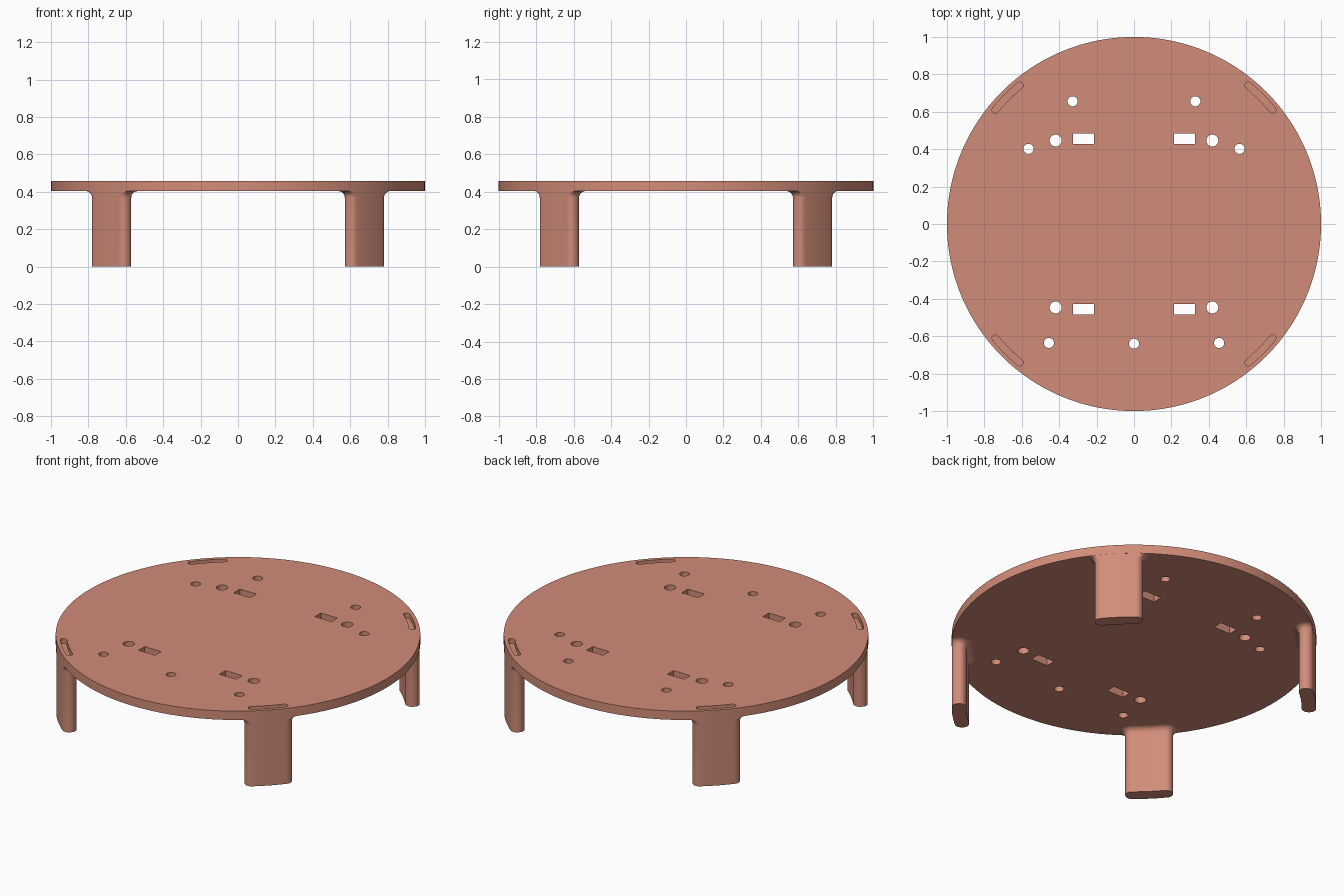
import bpy, bmesh, math

if "Cube" in bpy.data.objects:
    bpy.data.objects.remove(bpy.data.objects["Cube"])

PLATE_BOTTOM, PLATE_TOP = 0.403, 0.457
ARC_R, ARC_HALF = 0.96, math.radians(5.5)   # shared centre line of legs and slots
LEG_HALF, SLOT_HALF, FILLET = 0.04, 0.018, 0.035

terracotta = bpy.data.materials.new("terracotta")
terracotta.diffuse_color = (0.64, 0.263, 0.19, 1)
terracotta.use_nodes = True
terracotta.node_tree.nodes["Principled BSDF"].inputs["Base Color"].default_value = terracotta.diffuse_color


def curved_slot(half, mid):
    """Round-ended arc outline about the origin, kept inside the plate rim."""
    pts = []
    for side, r in ((1, ARC_R + half), (-1, ARC_R - half)):
        for i in range(1, 8):                      # long side
            a = side * ARC_HALF * (i / 4 - 1)
            pts.append((r * math.cos(a), r * math.sin(a)))
        e = side * ARC_HALF                        # rounded end
        start = e if side > 0 else e + math.pi
        for i in range(13):
            t = start + math.pi * i / 12
            pts.append((ARC_R * math.cos(e) + half * math.cos(t),
                        ARC_R * math.sin(e) + half * math.sin(t)))
    out = []
    for x, y in pts:
        r, a = min(math.hypot(x, y), 0.9995), math.atan2(y, x) + mid
        out.append((r * math.cos(a), r * math.sin(a)))
    return out


def circle(x, y, r, n=32):
    return [(x + r * math.cos(2 * math.pi * i / n),
             y + r * math.sin(2 * math.pi * i / n)) for i in range(n)]


def loft(bm, rings):
    """Skin a stack of (z, outline) rings and cap both ends."""
    loops = [[bm.verts.new((x, y, z)) for x, y in pts] for z, pts in rings]
    for lo, hi in zip(loops, loops[1:]):
        for i in range(len(lo)):
            j = (i + 1) % len(lo)
            bm.faces.new((lo[i], lo[j], hi[j], hi[i]))
    bm.faces.new(loops[0][::-1])
    bm.faces.new(loops[-1])


def make_object(name, bm):
    bmesh.ops.recalc_face_normals(bm, faces=bm.faces[:])
    mesh = bpy.data.meshes.new(name)
    bm.to_mesh(mesh)
    bm.free()
    mesh.materials.append(terracotta)
    obj = bpy.data.objects.new(name, mesh)
    bpy.context.collection.objects.link(obj)
    return obj


def activate(obj):
    bpy.ops.object.select_all(action='DESELECT')
    obj.select_set(True)
    bpy.context.view_layer.objects.active = obj


def smooth(obj):
    activate(obj)
    bpy.ops.object.shade_smooth_by_angle(angle=math.radians(35))


CORNERS = [math.radians(45 + 90 * i) for i in range(4)]

# Round plate
bm = bmesh.new()
outline = circle(0, 0, 1, 160)
loft(bm, [(PLATE_BOTTOM, outline), (PLATE_TOP, outline)])
plate = make_object("plate", bm)

# Cutters: screw holes, post holes, rectangular openings, shallow rim slots
bm = bmesh.new()
through = [circle(0, -0.64, 0.027)]
for s in (-1, 1):
    for x, y in ((0.328, 0.656), (0.564, 0.402), (0.455, -0.636)):
        through.append(circle(s * x, y, 0.027))
    for v in (-1, 1):
        through.append(circle(s * 0.419, v * 0.446, 0.032))
        cx, cy = s * 0.271, v * 0.456
        through.append([(cx - 0.056, cy - 0.029), (cx + 0.056, cy - 0.029),
                        (cx + 0.056, cy + 0.029), (cx - 0.056, cy + 0.029)])
for pts in through:
    loft(bm, [(PLATE_BOTTOM - 0.1, pts), (PLATE_TOP + 0.1, pts)])
for mid in CORNERS:
    pts = curved_slot(SLOT_HALF, mid)
    loft(bm, [(PLATE_TOP - 0.03, pts), (PLATE_TOP + 0.1, pts)])
cutter = make_object("hole_cutter", bm)
cutter.hide_render = True

mod = plate.modifiers.new("holes", 'BOOLEAN')
mod.operation = 'DIFFERENCE'
mod.solver = 'EXACT'
mod.object = cutter
activate(plate)
bpy.ops.object.modifier_apply(modifier=mod.name)
bpy.data.objects.remove(cutter)
smooth(plate)

# Four curved legs with a fillet flaring into the plate
for n, mid in enumerate(CORNERS):
    bm = bmesh.new()
    rings = [(0, curved_slot(LEG_HALF, mid))]
    for i in range(9):
        t = math.pi / 2 * i / 8
        rings.append((PLATE_BOTTOM - FILLET + FILLET * math.sin(t),
                      curved_slot(LEG_HALF + FILLET * (1 - math.cos(t)), mid)))
    loft(bm, rings)
    smooth(make_object(f"leg_{n + 1}", bm))
